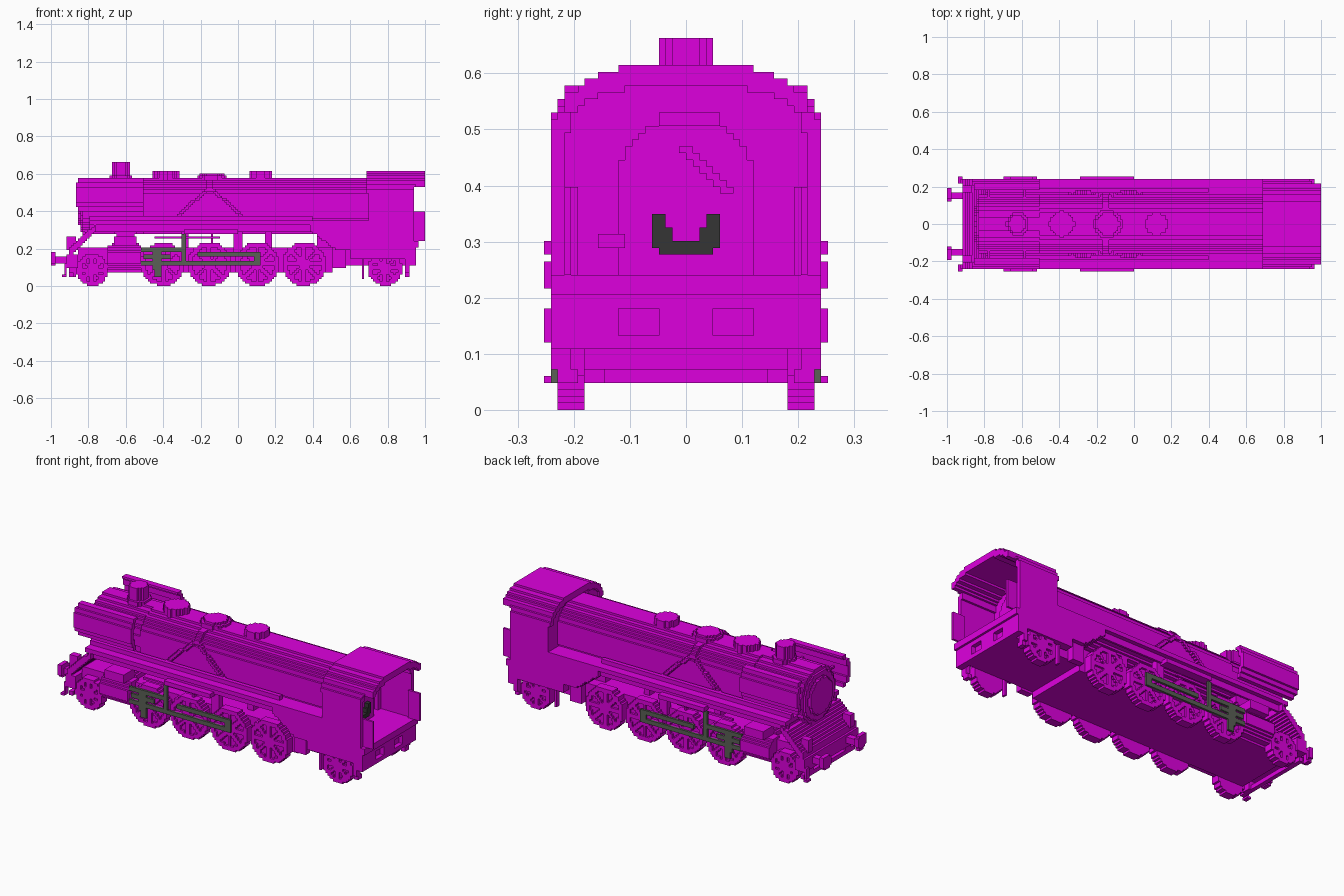
import bpy
import math

cube = bpy.data.objects.get("Cube")
if cube:
    bpy.data.objects.remove(cube, do_unlink=True)

V = 2 / 166  # edge length of one block


def material(name, color):
    m = bpy.data.materials.new(name)
    m.diffuse_color = color
    m.use_nodes = True
    m.node_tree.nodes["Principled BSDF"].inputs["Base Color"].default_value = color
    return m


MAGENTA = material("magenta", (0.73, 0, 0.73, 1))
STEEL = material("grey steel", (0.1, 0.115, 0.092, 1))
DARK = material("dark iron", (0.035, 0.035, 0.035, 1))

# The four corner offsets of each block face, by outward direction
SIDES = {
    (1, 0, 0): ((1, 0, 0), (1, 1, 0), (1, 1, 1), (1, 0, 1)),
    (-1, 0, 0): ((0, 0, 0), (0, 0, 1), (0, 1, 1), (0, 1, 0)),
    (0, 1, 0): ((0, 1, 0), (0, 1, 1), (1, 1, 1), (1, 1, 0)),
    (0, -1, 0): ((0, 0, 0), (1, 0, 0), (1, 0, 1), (0, 0, 1)),
    (0, 0, 1): ((0, 0, 1), (1, 0, 1), (1, 1, 1), (0, 1, 1)),
    (0, 0, -1): ((0, 0, 0), (0, 1, 0), (1, 1, 0), (1, 0, 0)),
}


def blocks(name, xs, ys, zs, test=None, mat=MAGENTA, both=False):
    """Fill a range with blocks wherever test holds; both adds the mirrored side."""
    spans = [range(round(a / V), max(round(b / V), round(a / V) + 1)) for a, b in (xs, ys, zs)]
    cells = {(i, j, k) for i in spans[0] for j in spans[1] for k in spans[2]
             if test is None or test((i + .5) * V, (j + .5) * V, (k + .5) * V)}
    if both:
        cells |= {(i, -1 - j, k) for i, j, k in cells}
    index, faces = {}, []
    for i, j, k in sorted(cells):
        for (a, b, c), corners in SIDES.items():
            if (i + a, j + b, k + c) not in cells:
                faces.append([index.setdefault((i + p, j + q, k + r), len(index))
                              for p, q, r in corners])
    mesh = bpy.data.meshes.new(name)
    mesh.from_pydata([(x * V, y * V, z * V) for x, y, z in index], [], faces)
    mesh.materials.append(mat)
    obj = bpy.data.objects.new(name, mesh)
    bpy.context.scene.collection.objects.link(obj)
    return obj


def pair(name, xs, ys, zs, test=None, mat=MAGENTA):
    return blocks(name, xs, ys, zs, test, mat, both=True)


# Round smokebox with door, and a slightly fuller boiler behind it
AXIS = 0.425
R = 0.153


def ring(lo, hi):
    return lambda x, y, z: lo <= math.hypot(y, z - AXIS) < hi


def girth(y, z):
    p = 2.3
    return ((abs(y) / 1.06) ** p + abs(z - AXIS) ** p) ** (1 / p)


wide, tall = (-0.2, 0.2), (0.24, 0.62)
blocks("smokebox", (-0.83, -0.5), wide, tall, ring(0, R))
blocks("smokebox_door_ring", (-0.842, -0.83), wide, tall, ring(0.105, 0.135))
blocks("smokebox_door", (-0.855, -0.83), wide, tall, ring(0, 0.1))
blocks("boiler", (-0.5, 0.71), wide, tall, lambda x, y, z: girth(y, z) < R)
pair("side_braces", (-0.36, 0.06), (0.05, 0.2), (0.35, 0.57),
     lambda x, y, z: R - V < girth(y, z) < R + 0.014
     and (abs(abs(x + 0.15) - (0.53 - z) * 1.1) < 0.012 or z > 0.51 and abs(x + 0.15) < 0.02))


# Chimney and domes
def round_top(name, cx, r, z0, z1, bevel):
    blocks(name, (cx - r, cx + r), (-r, r), (z0, z1),
           lambda x, y, z: math.hypot(x - cx, y) < r - (bevel if z > z1 - V else 0))


round_top("chimney", -0.622, 0.048, 0.55, 0.663, 0)
round_top("chimney_base", -0.622, 0.06, 0.55, 0.588, 0)
round_top("front_dome", -0.385, 0.068, 0.54, 0.615, 0)
round_top("middle_dome", -0.14, 0.076, 0.54, 0.603, 0.014)
round_top("rear_dome", 0.12, 0.06, 0.54, 0.615, 0)

# Smoke deflectors, bowed outwards, with their stays
pair("smoke_deflector", (-0.866, -0.51), (0.18, 0.241), (0.4, 0.575),
     lambda x, y, z: abs(y - 0.228 + 4 * (z - 0.487) ** 2) < 0.0125
     and not (x < -0.85 and abs(z - 0.487) > 0.07))
for x in (-0.78, -0.59):
    pair("deflector_stay", (x, x + V), (0.13, 0.225), (0.476, 0.488))

# Running boards with valance, side boxes and the drop towards the cab
pair("running_board", (-0.8, 0.7), (0.12, 0.24), (0.33, 0.354))
pair("running_board_valance", (-0.8, 0.42), (0.2, 0.22), (0.29, 0.33))
pair("side_box", (-0.29, 0), (0.21, 0.253), (0.277, 0.301))
pair("board_pipe", (-0.8, 0.4), (0.17, 0.195), (0.354, 0.372))
pair("reach_rod", (-0.45, -0.1), (0.2, 0.212), (0.256, 0.268))
pair("link_bracket", (-0.02, 0.03), (0.17, 0.21), (0.17, 0.3))
pair("bracket_post", (-0.15, -0.138), (0.18, 0.2), (0.2, 0.33))
pair("firebox_side", (0.38, 0.71), (0.1, 0.235), (0.13, 0.34),
     lambda x, y, z: z > max(0.19, 0.3 - 0.75 * (x - 0.38)) and (z > 0.21 or y > 0.2))
for x in (-0.3, 0.14):
    blocks("boiler_support", (x, x + 0.04), (-0.12, 0.12), (0.2, 0.3))
blocks("firebox_bottom", (0.42, 0.72), (-0.12, 0.12), (0.2, 0.34))

# Frame, smokebox saddle and cylinders
blocks("main_frame", (-0.86, 0.5), (-0.183, 0.183), (0.073, 0.21))
blocks("rear_frame", (0.5, 0.92), (-0.183, 0.183), (0.11, 0.21))
blocks("smokebox_saddle", (-0.67, -0.53), (-0.16, 0.16), (0.2, 0.34),
       lambda x, y, z: abs(x + 0.6) < 0.045 + 25 * (z - 0.26) ** 2)
pair("cylinder", (-0.7, -0.52), (0.15, 0.253), (0.085, 0.22),
     lambda x, y, z: math.hypot(y - 0.187, z - 0.151) < 0.066)
pair("cylinder_valve_chest", (-0.66, -0.54), (0.16, 0.253), (0.217, 0.26))


# Wheels: backing disc with raised rim, hub and eight spokes
def wheel(name, cx, r):
    def disc(x, y, z):
        dx, dz = abs(x - cx), abs(z - r)
        d = math.hypot(dx, dz)
        spoke = min(dx, dz, abs(dx - dz) / 1.4) < 0.011
        return d < r and (y < 0.217 or d > r - 0.026 or d < 0.03 or spoke)
    pair(name, (cx - r, cx + r), (0.183, 0.23), (0, 2 * r), disc)


for x in (-0.402, -0.152, 0.103, 0.354):
    wheel("driving_wheel", x, 0.117)
wheel("leading_wheel", -0.78, 0.085)
wheel("trailing_wheel", 0.786, 0.092)

# Rods and crosshead
for name, xs, zs in (
        ("crosshead", (-0.46, -0.405), (0.085, 0.21)),
        ("crosshead_foot", (-0.45, -0.41), (0.05, 0.085)),
        ("upper_slide_bar", (-0.52, -0.28), (0.183, 0.205)),
        ("lower_slide_bar", (-0.5, -0.36), (0.146, 0.165)),
        ("piston_rod", (-0.525, -0.2), (0.11, 0.134)),
        ("coupling_rod", (-0.4, 0.12), (0.11, 0.134)),
        ("connecting_rod", (-0.22, 0.12), (0.158, 0.183)),
        ("rod_end", (0.09, 0.122), (0.11, 0.183)),
        ("valve_lever", (-0.3, -0.278), (0.12, 0.28))):
    pair(name, xs, (0.229, 0.241), zs, mat=STEEL)

# Front end: stepped apron, buffer beam, buffers, lamps and guard
blocks("front_apron", (-0.9, -0.76), (-0.235, 0.235), (0.15, 0.34),
       lambda x, y, z: abs(z - 0.19 - 0.95 * (x + 0.89)) < 0.021)
blocks("front_buffer_beam", (-0.91, -0.86), (-0.241, 0.241), (0.1, 0.172))
pair("buffer_stem", (-0.99, -0.91), (0.134, 0.171), (0.122, 0.158))
pair("buffer_plate", (-1, -0.976), (0.122, 0.195), (0.11, 0.183),
     lambda x, y, z: math.hypot(y - 0.158, z - 0.146) < 0.042)
pair("front_step", (-0.94, -0.91), (0.22, 0.253), (0.05, 0.062))
pair("front_step_post", (-0.925, -0.91), (0.22, 0.24), (0.05, 0.12))
pair("front_lamp", (-0.91, -0.87), (0.17, 0.21), (0.19, 0.262))
blocks("front_guard", (-0.9, -0.88), (-0.23, 0.23), (0.05, 0.073))
pair("guard_post", (-0.9, -0.87), (0.15, 0.195), (0.05, 0.12))


# Cab: flat-topped arched shell open to the rear, floor and boiler backhead
def arch(y, rise=0.1368, half=0.243):
    return 0.48 + rise * math.sqrt(max(0, 1 - (abs(y) / half) ** 3))


cab_y = (-0.241, 0.241)
blocks("cab_walls", (0.7, 0.94), cab_y, (0.195, 0.615),
       lambda x, y, z: z < arch(y) and (abs(y) > 0.212 or x < 0.725))
blocks("cab_roof", (0.69, 1), cab_y, (0.49, 0.615),
       lambda x, y, z: z < arch(y) and (z > arch(y, 0.098, 0.22) or abs(y) > 0.21)
       and (z > 0.53 or x < 0.94) and (x < 0.95 or abs(y) < 0.215))
blocks("cab_floor", (0.7, 0.96), (-0.235, 0.235), (0.2, 0.241))
pair("cab_gate", (0.93, 1), (0.2, 0.22), (0.244, 0.402))
blocks("backhead", (0.72, 0.775), (-0.125, 0.125), (0.244, 0.54),
       lambda x, y, z: math.hypot(y, max(0, z - 0.4)) < 0.124)
blocks("regulator_valve", (0.775, 0.787), (-0.024, 0.085), (0.39, 0.47),
       lambda x, y, z: abs(z - 0.46 + y) < 0.011)
blocks("steam_fountain", (0.72, 0.8), (-0.05, 0.06), (0.5, 0.53))
blocks("fire_door", (0.775, 0.8), (-0.061, 0.061), (0.277, 0.349),
       lambda x, y, z: (z < 0.301 or abs(y) > (0.036 if z > 0.325 else 0.025))
       and abs(y) + 0.3 - z < 0.07, mat=DARK)
blocks("driver_seat", (0.75, 0.83), (-0.16, -0.11), (0.289, 0.315))
pair("cab_cupboard", (0.72, 0.75), (0.19, 0.212), (0.244, 0.4))

# Rear end: beam with two pockets, truck frame, steps and pipes
blocks("rear_beam", (0.92, 0.955), (-0.241, 0.241), (0.11, 0.244),
       lambda x, y, z: x < 0.93 or not (0.049 < abs(y) < 0.122 and 0.134 < z < 0.183))
pair("truck_frame", (0.6, 0.93), (0.195, 0.235), (0.146, 0.2))
pair("cab_step", (0.89, 0.92), (0.195, 0.23), (0.05, 0.073))
pair("cab_step_post", (0.895, 0.92), (0.21, 0.241), (0.073, 0.2))
pair("step_hanger", (0.895, 0.91), (0.21, 0.23), (0.05, 0.11))
pair("injector", (0.5, 0.58), (0.18, 0.22), (0.1, 0.2))
pair("injector_pipe", (0.66, 0.68), (0.195, 0.22), (0.037, 0.2))
